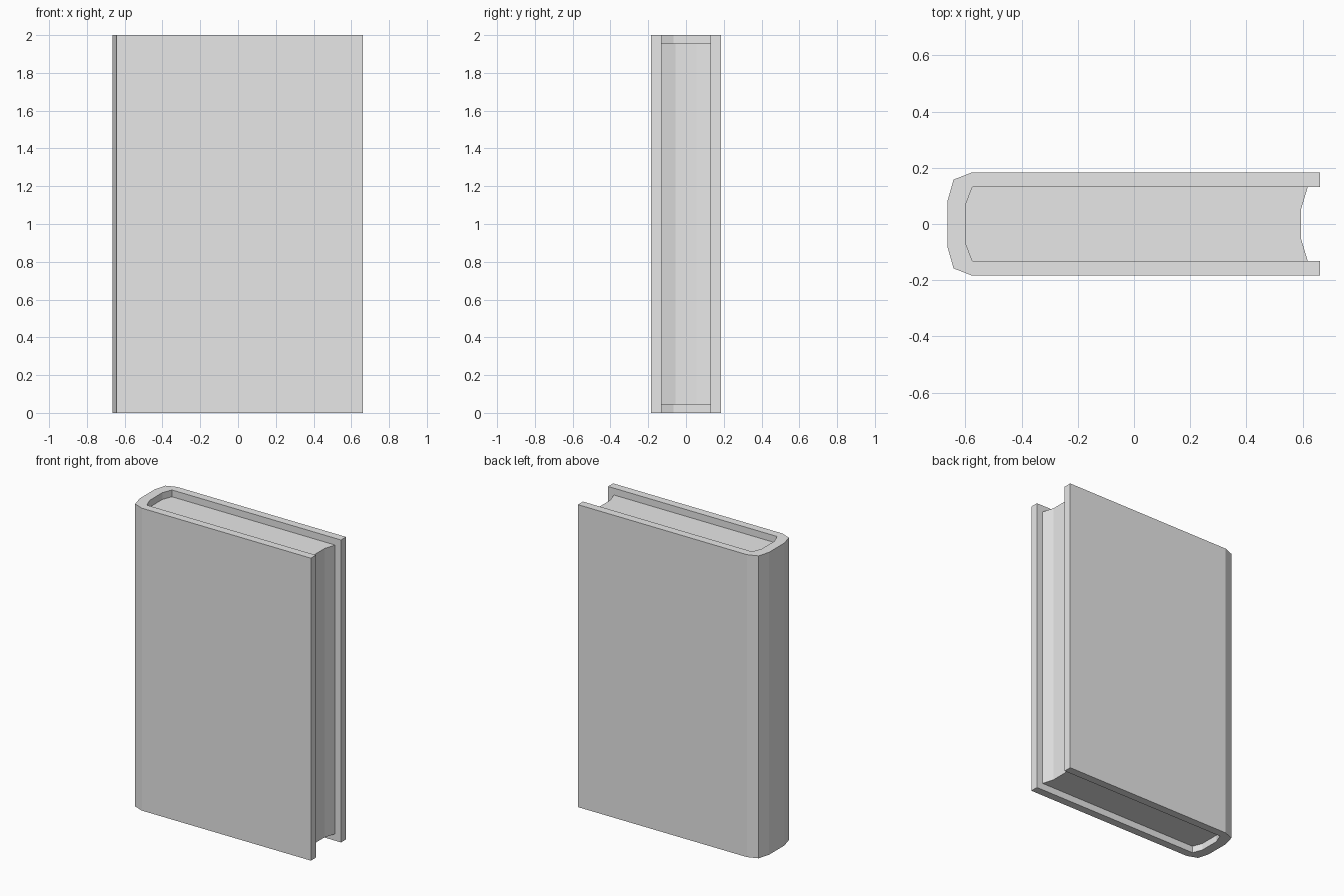
import bpy
import bmesh

cube = bpy.data.objects.get("Cube")
if cube:
    bpy.data.objects.remove(cube, do_unlink=True)

# One plain colour for the whole book
grey = bpy.data.materials.new("light_grey")
grey.use_nodes = True
colour = (0.8, 0.8, 0.8, 1)
grey.diffuse_color = colour
grey.node_tree.nodes["Principled BSDF"].inputs["Base Color"].default_value = colour


def mirrored(half):
    """Close a half profile (y > 0) by mirroring it across y = 0."""
    return half + [(x, -y) for x, y in reversed(half)]


def extrude_profile(name, profile, bottom, top):
    """Extrude a plan outline upward into a closed solid."""
    bm = bmesh.new()
    base = bm.faces.new([bm.verts.new((x, y, bottom)) for x, y in profile])
    result = bmesh.ops.extrude_face_region(bm, geom=[base], use_keep_orig=True)
    verts = [v for v in result["geom"] if isinstance(v, bmesh.types.BMVert)]
    bmesh.ops.translate(bm, verts=verts, vec=(0, 0, top - bottom))
    bmesh.ops.recalc_face_normals(bm, faces=bm.faces)
    mesh = bpy.data.meshes.new(name)
    bm.to_mesh(mesh)
    bm.free()
    mesh.materials.append(grey)
    obj = bpy.data.objects.new(name, mesh)
    bpy.context.collection.objects.link(obj)
    return obj


height = 2.0
inset = 0.045

# Spine lining, shared by the cover and the page block
lining = [(-0.6, 0.067), (-0.575, 0.131)]

# Cover: two boards joined by a faceted rounded spine
outer = [(-0.664, 0.08), (-0.642, 0.158), (-0.575, 0.184), (0.662, 0.184)]
board_edge = [(0.662, 0.131)]
cover_half = outer + board_edge + lining[::-1]
extrude_profile("cover", mirrored(cover_half), 0, height)

# Page block: rounded back, hollow fore edge, shorter than the cover
pages_half = lining + [(0.618, 0.131), (0.595, 0.055)]
extrude_profile("pages", mirrored(pages_half), inset, height - inset)
